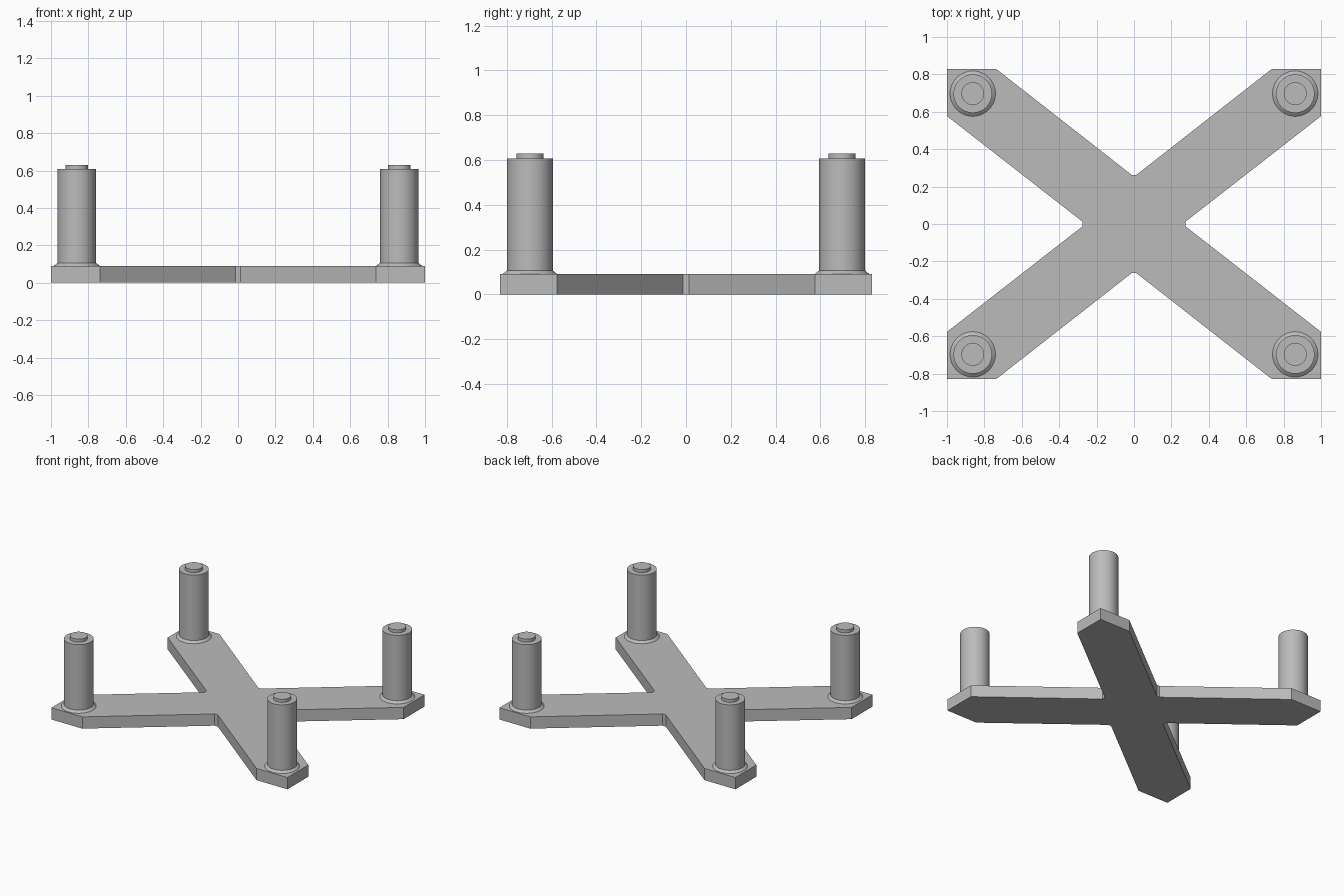
import bpy, bmesh, math

if "Cube" in bpy.data.objects:
    bpy.data.objects.remove(bpy.data.objects["Cube"])

grey = bpy.data.materials.new("plain grey")
grey.diffuse_color = (0.5, 0.5, 0.5, 1)
grey.use_nodes = True
grey.node_tree.nodes["Principled BSDF"].inputs["Base Color"].default_value = grey.diffuse_color


def finish(name, bm, smooth=False):
    bmesh.ops.recalc_face_normals(bm, faces=bm.faces)
    mesh = bpy.data.meshes.new(name)
    bm.to_mesh(mesh)
    bm.free()
    mesh.materials.append(grey)
    obj = bpy.data.objects.new(name, mesh)
    bpy.context.collection.objects.link(obj)
    if smooth:
        bpy.ops.object.select_all(action='DESELECT')
        obj.select_set(True)
        bpy.context.view_layer.objects.active = obj
        bpy.ops.object.shade_smooth_by_angle(angle=math.radians(30))
    return obj


# Cross-shaped base plate: one quadrant outline, mirrored around the centre
THICK = 0.09
quadrant = [(0.276, 0.013), (1.0, 0.577), (1.0, 0.83), (0.738, 0.83), (0.013, 0.263)]
outline = []
for sx, sy in ((1, 1), (-1, 1), (-1, -1), (1, -1)):
    pts = quadrant if sx * sy > 0 else quadrant[::-1]
    outline += [(sx * x, sy * y) for x, y in pts]
bm = bmesh.new()
face = bm.faces.new([bm.verts.new((x, y, 0)) for x, y in outline])
ext = bmesh.ops.extrude_face_region(bm, geom=[face], use_keep_orig=True)
for v in ext["geom"]:
    if isinstance(v, bmesh.types.BMVert):
        v.co.z = THICK
finish("cross_base", bm)

# Round posts with flared foot and locating pin, turned from one profile
profile = [(0.122, 0.088), (0.121, 0.091), (0.103, 0.106), (0.103, 0.607),
           (0.061, 0.607), (0.061, 0.63)]
SIDES = 48


def post(name, cx, cy):
    bm = bmesh.new()
    rings = []
    for r, z in profile:
        rings.append([bm.verts.new((cx + r * math.cos(2 * math.pi * i / SIDES),
                                    cy + r * math.sin(2 * math.pi * i / SIDES), z))
                      for i in range(SIDES)])
    for a, b in zip(rings, rings[1:]):
        for i in range(SIDES):
            j = (i + 1) % SIDES
            bm.faces.new((a[i], a[j], b[j], b[i]))
    bm.faces.new(rings[-1])
    bm.faces.new(rings[0][::-1])
    finish(name, bm, smooth=True)


for side, sx in (("left", -1), ("right", 1)):
    for end, sy in (("front", -1), ("back", 1)):
        post(f"post_{end}_{side}", sx * 0.862, sy * 0.697)
